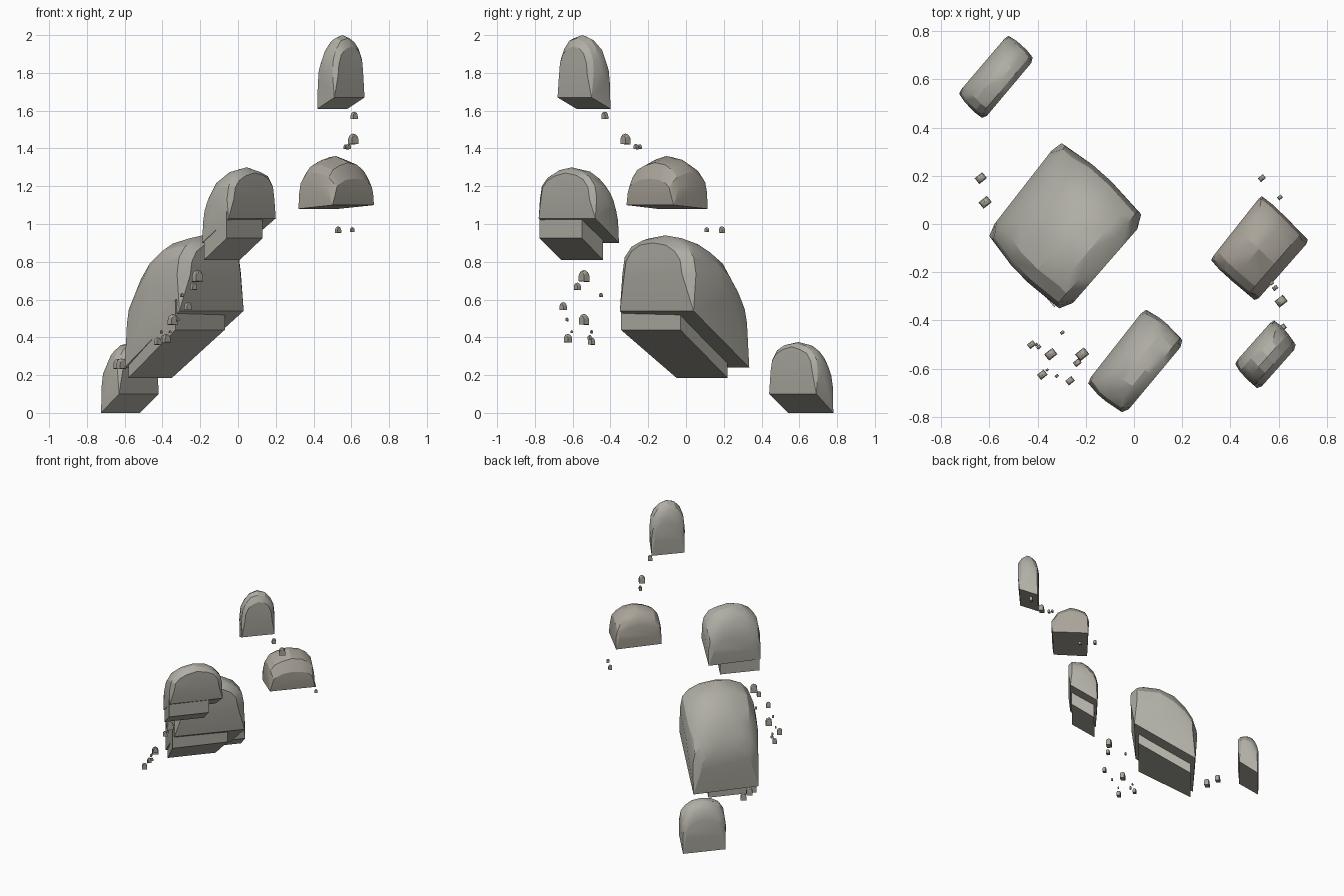
import bpy, bmesh, math, random
from mathutils import Vector

if "Cube" in bpy.data.objects:
    bpy.data.objects.remove(bpy.data.objects["Cube"])

random.seed(4)


def material(name, color):
    m = bpy.data.materials.new(name)
    m.diffuse_color = color
    m.use_nodes = True
    m.node_tree.nodes["Principled BSDF"].inputs["Base Color"].default_value = m.diffuse_color
    return m


STONE = material("grey_stone", (0.43, 0.42, 0.37, 1))
BROWN = material("brown_stone", (0.40, 0.37, 0.32, 1))


def hull(name, points, mat):
    bm = bmesh.new()
    for p in points:
        bm.verts.new(p)
    res = bmesh.ops.convex_hull(bm, input=bm.verts)
    extra = {g for g in res["geom_interior"] + res["geom_unused"]
             if isinstance(g, bmesh.types.BMVert)}
    bmesh.ops.delete(bm, geom=list(extra), context='VERTS')
    bmesh.ops.dissolve_limit(bm, angle_limit=math.radians(2),
                             verts=bm.verts, edges=bm.edges)
    bmesh.ops.recalc_face_normals(bm, faces=bm.faces)
    me = bpy.data.meshes.new(name)
    bm.to_mesh(me)
    bm.free()
    me.materials.append(mat)
    ob = bpy.data.objects.new(name, me)
    bpy.context.collection.objects.link(ob)
    bpy.ops.object.select_all(action='DESELECT')
    ob.select_set(True)
    bpy.context.view_layer.objects.active = ob
    bpy.ops.object.shade_smooth_by_angle(angle=math.radians(20))
    return ob


def rock(name, a, b, c, d, zf, zb, top, hf, hb, peak=0.2, wall=0.5, n=2.3,
         mat=STONE, steps=6, bulge=0.0, power=0.5):
    """Dome on a sloped base: a-b is the front edge, d-c the back edge."""
    a, b, c, d = (Vector(p) for p in (a, b, c, d))
    out = ((a + b) - (c + d)).normalized() * bulge
    width = (b - a).length
    pts = []
    ts = [peak * (1 - math.sin(k * math.pi / 4)) for k in (2, 1, 0)]
    ts += [peak + (1 - peak) * math.sin(k * math.pi / 2 / (steps - 1)) for k in range(1, steps)]
    for t in ts:
        lo, hi = a.lerp(d, t), b.lerp(c, t)
        floor = zf + (zb - zf) * t
        q, edge = ((peak - t) / peak, hf) if t < peak else ((t - peak) / (1 - peak), hb)
        crown = top - (top - edge) * (1 - max(0, 1 - q * q) ** power)
        side = floor + wall * (crown - floor)
        pts += [(*lo, floor), (*hi, floor)]
        # walls bulge a little mid-way, corners are chipped at the ends
        end = t in (ts[0], ts[-1])
        chip = bulge * (2.0 if end else -0.7 if 0.25 < t < 0.8 else 0) / width
        push = out * ((1 if t < .5 else -.5) if end else 0)
        for k in range(9):
            ang = math.pi * k / 8
            cs, sn = math.cos(ang), max(0, math.sin(ang))
            u = 0.5 + (0.5 - chip) * math.copysign(abs(cs) ** (2 / n), cs)
            p = lo.lerp(hi, u) + push
            drop = random.uniform(0, 0.07) * (crown - side) if k != 4 else 0
            pts.append((p.x, p.y, side + (crown - side) * sn ** (2 / n) - drop))
    return hull(name, pts, mat)


def step(name, a, b, c, d, zf, zb, rise):
    """Sloped slab hanging under a rock."""
    pts = [(*p, z + h) for p, z in ((a, zf), (b, zf), (c, zb), (d, zb)) for h in (0, rise)]
    return hull(name, pts, STONE)


# main boulder and its lower slab
rock("main_boulder", (-.31, -.35), (.03, .04), (-.30, .335), (-.60, -.05),
     .54, .24, .94, .90, .57, peak=.15, wall=.55, n=2.4, bulge=.028, power=.6)
step("main_boulder_step", (-.33, -.345), (-.07, -.03), (-.35, .22), (-.58, -.05),
     .44, .185, .16)

# middle boulder and its lower slab
rock("middle_boulder", (-.05, -.78), (.20, -.48), (.05, -.355), (-.19, -.66),
     1.03, .90, 1.30, 1.27, 1.10, peak=.2, wall=.45, bulge=.014)
step("middle_boulder_step", (-.06, -.775), (.13, -.55), (.01, -.44), (-.18, -.66),
     .925, .81, .14)

# brown boulder on the right, top boulder and lowest boulder
rock("brown_boulder", (.50, -.315), (.72, -.065), (.53, .115), (.32, -.15),
     1.10, 1.08, 1.36, 1.24, 1.25, peak=.5, wall=.45, mat=BROWN, bulge=.008)
rock("top_boulder", (.51, -.68), (.67, -.50), (.58, -.40), (.42, -.58),
     1.67, 1.61, 2.0, 1.94, 1.87, peak=.4, wall=.45, bulge=.01)
rock("lowest_boulder", (-.63, .44), (-.42, .69), (-.52, .78), (-.725, .54),
     .10, 0, .375, .35, .25, peak=.3, wall=.5, bulge=.01)

# loose pebbles: centre and size
pebbles = [
    (.615, -.43, 1.575, .036), (.61, -.32, 1.45, .052), (.585, -.265, 1.41, .026),
    (.57, -.245, 1.41, .022), (.605, .11, .97, .024), (.53, .19, .97, .032),
    (-.215, -.54, .725, .056), (-.235, -.575, .67, .036), (-.265, -.65, .565, .038),
    (-.297, -.45, .625, .02), (-.345, -.54, .495, .052), (-.32, -.63, .495, .018),
    (-.38, -.625, .395, .042), (-.36, -.605, .43, .014), (-.425, -.50, .38, .036),
    (-.405, -.50, .43, .016), (-.395, -.51, .40, .022), (-.635, .19, .26, .048),
    (-.617, .09, .26, .052)]
U, V = Vector((.785, .62)), Vector((.62, -.785))
for i, (x, y, z, s) in enumerate(pebbles):
    o, u, v = Vector((x, y)), U * s * .42, V * s * .32
    rock(f"pebble_{i + 1}", o - u + v, o + u + v, o + u - v, o - u - v,
         z - s * .5, z - s * .55, z + s * .55, z + s * .35, z + s * .3,
         peak=.5, mat=BROWN, steps=4)
